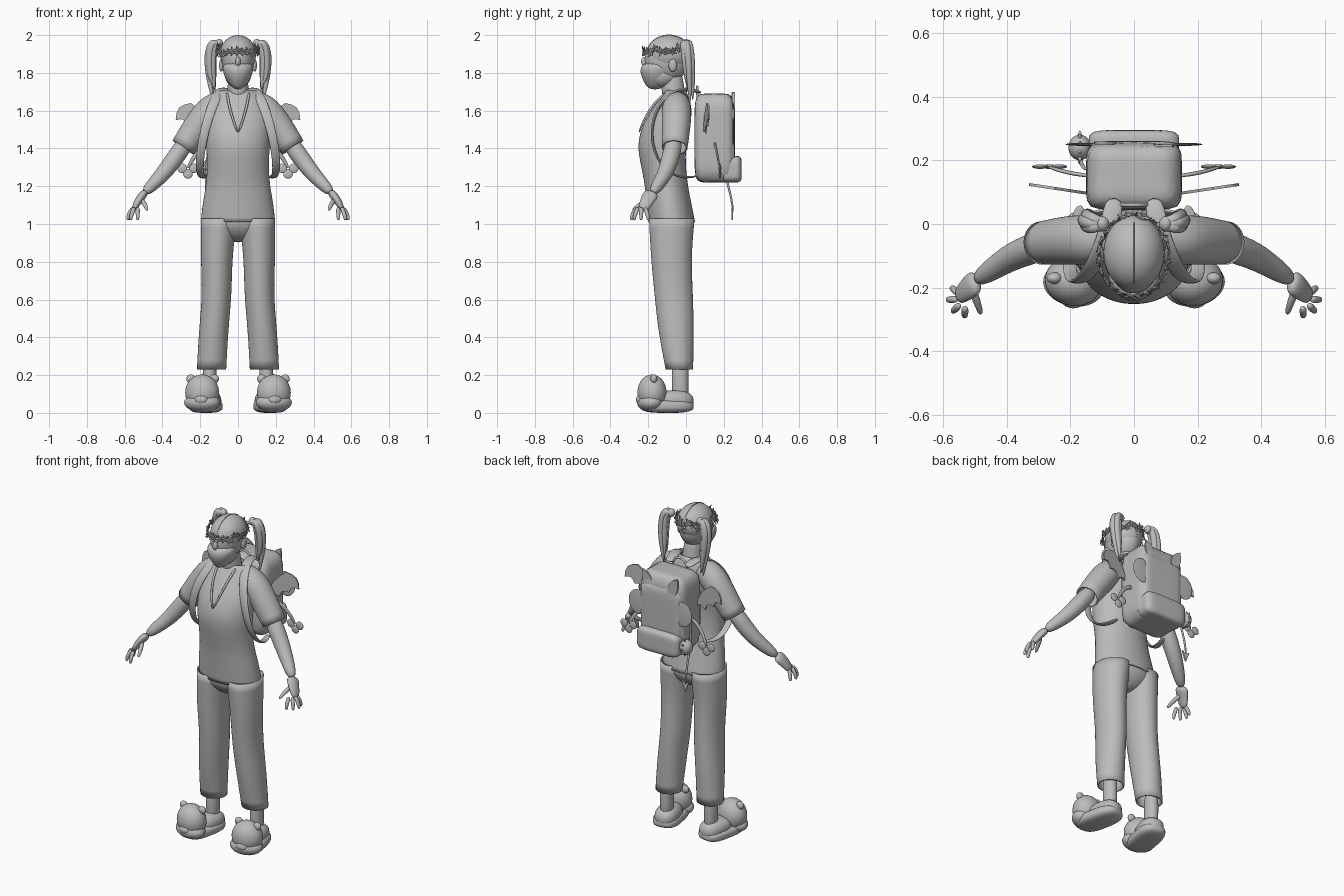
import bpy, bmesh, random
from math import sin, cos, pi, copysign
from mathutils import Vector, Matrix

default_cube = bpy.data.objects.get("Cube")
if default_cube:
    bpy.data.objects.remove(default_cube)
random.seed(4)
ACROSS, DEPTH, UP = Vector((1, 0, 0)), Vector((0, 1, 0)), Vector((0, 0, 1))

tone = (.5, .5, .5, 1)
grey = bpy.data.materials.new("plain_grey")
grey.use_nodes = True
grey.diffuse_color = tone
grey.node_tree.nodes["Principled BSDF"].inputs["Base Color"].default_value = tone


def finish(name, bm, subdivide=False, thickness=0, smooth=True):
    bmesh.ops.recalc_face_normals(bm, faces=bm.faces)
    mesh = bpy.data.meshes.new(name)
    bm.to_mesh(mesh)
    bm.free()
    mesh.materials.append(grey)
    part = bpy.data.objects.new(name, mesh)
    bpy.context.collection.objects.link(part)
    for face in mesh.polygons:
        face.use_smooth = smooth
    if subdivide:
        modifier = part.modifiers.new("Subdivision", 'SUBSURF')
        modifier.levels = modifier.render_levels = 2
    if thickness:
        part.modifiers.new("Solidify", 'SOLIDIFY').thickness = thickness
    return part


def loft(name, centres, sizes, ref=DEPTH, axis=None, sides=14, hollow=False):
    """Skin oval rings; each size is (half width, half depth along ref)."""
    bm = bmesh.new()
    last = len(centres) - 1
    rings = []
    for i, (centre, (wide, deep)) in enumerate(zip(centres, sizes)):
        along = axis or (centres[min(i + 1, last)] - centres[max(i - 1, 0)]).normalized()
        v = (ref - along * ref.dot(along)).normalized()
        u = v.cross(along)
        angles = [2 * pi * (k + .5) / sides for k in range(sides)]
        rings.append([bm.verts.new(centre + u * wide * cos(a) + v * deep * sin(a)) for a in angles])
    for low, high in zip(rings, rings[1:]):
        for k in range(sides):
            bm.faces.new((low[k], low[k - 1], high[k - 1], high[k]))
    if not hollow:
        bm.faces.new(rings[0])
        bm.faces.new(rings[-1])
    return finish(name, bm, True, .008 if hollow else 0)


def stack(name, bottom, top, widths, fronts, backs, offsets=None, **options):
    """Upright loft with evenly spaced levels."""
    count = len(widths)
    offsets = offsets or [0] * count
    centres, sizes = [], []
    for i, (wide, front, back, x) in enumerate(zip(widths, fronts, backs, offsets)):
        centres.append(Vector((x, (front + back) / 2, bottom + (top - bottom) * i / (count - 1))))
        sizes.append((wide, (back - front) / 2))
    return loft(name, centres, sizes, axis=UP, **options)


def limb(name, points, start, end, bulge=0, flat=1, side=1, **options):
    """Tapered tube along points, mirrored when side is negative."""
    centres = [Vector((side * x, y, z)) for x, y, z in points]
    sizes = []
    for i in range(len(points)):
        t = i / (len(points) - 1)
        radius = start + (end - start) * t + bulge * sin(pi * t)
        sizes.append((radius, radius * flat))
    return loft(name, centres, sizes, **options)


def blob(name, place, size, turn=0, power=2):
    """Ellipsoid, or a soft box when power is high."""
    bm = bmesh.new()
    bmesh.ops.create_uvsphere(bm, u_segments=40, v_segments=20, radius=1)
    for vert in bm.verts:
        vert.co /= sum(abs(c) ** power for c in vert.co) ** (1 / power)
    bm.transform(Matrix.Translation(place) @ Matrix.Rotation(turn, 4, 'Z') @ Matrix.Diagonal((*size, 1)))
    return finish(name, bm)


def plate(name, corners, bows, y, side=1, sweep=0):
    """Thin upright plate; each edge between x, z corners bows out or in."""
    bm = bmesh.new()
    outline = []
    for i, (corner, bow) in enumerate(zip(corners, bows)):
        a, b = Vector(corner), Vector(corners[(i + 1) % len(corners)])
        normal = Vector((a.y - b.y, b.x - a.x))
        for t in (0, .25, .5, .75):
            x, z = a.lerp(b, t) + normal * bow * sin(pi * t)
            outline.append(bm.verts.new((side * x, y + sweep * x, z)))
    bm.faces.new(outline)
    return finish(name, bm, thickness=.009, smooth=False)


# Clothes on the trunk, and the neck
stack("shirt", 1.01, 1.71, (.2, .19, .17, .165, .17, .175, .175, .1),
      (-.2, -.21, -.22, -.24, -.26, -.24, -.18, -.11), (.05, .03, .01, 0, 0, .02, .04, 0),
      sides=20, hollow=True)
stack("hips", .9, 1.06, (.05, .2, .19), (-.12, -.2, -.2), (-.02, .05, .04))
stack("neck", 1.64, 1.82, (.07, .055, .05), (-.13, -.13, -.14), (.01, -.01, -.02))

# Head and hair
blob("head", (0, -.1, 1.87), (.085, .118, .12))
blob("jaw", (0, -.13, 1.79), (.07, .09, .07))
stack("face_mask", 1.71, 1.86, (.02, .065, .085, .085), (-.2, -.23, -.25, -.23), (-.13, -.08, -.07, -.07))
blob("nose", (0, -.22, 1.86), (.014, .018, .025))
blob("hair", (0, -.09, 1.9), (.096, .118, .1))
blob("hair_parting", (0, -.09, 1.9), (.004, .12, .103))

# Crown of five-petal flowers
flowers = 24
for i in range(flowers):
    turn = 2 * pi * i / flowers
    size = random.uniform(.022, .03)
    bm = bmesh.new()
    rim = []
    for k in range(10):
        reach = size if k % 2 else size / 2
        rim.append(bm.verts.new((reach * cos(k * pi / 5), reach * sin(k * pi / 5), size / 4 * (k % 2))))
    bm.faces.new(rim)
    bmesh.ops.poke(bm, faces=bm.faces)
    outward = Vector((cos(turn), sin(turn), random.uniform(-.2, .5)))
    place = Vector((.105 * cos(turn), .125 * sin(turn) - .1, random.uniform(1.9, 1.94)))
    bm.transform(Matrix.Translation(place) @ outward.to_track_quat('Z', 'Y').to_matrix().to_4x4())
    finish("crown_flower", bm, thickness=.004, smooth=False)

for side, label in ((1, "left_"), (-1, "right_")):
    blob(label + "ear", (side * .088, -.07, 1.84), (.012, .022, .034))
    blob(label + "hair_tie", (side * .1, 0, 1.955), (.022, .024, .024))
    # Ponytail of overlapping locks
    for lock in range(5):
        dx, dy = .014 * cos(lock * 1.3), .016 * sin(lock * 1.3)
        limb(label + "ponytail", [(.085, 0, 1.95), (.125 + dx, dy, 1.975), (.15 + dx, dy + .01, 1.9),
             (.14 + dx, dy + .02, 1.76), (.125, .02 + dy, 1.62 + .03 * lock)],
             .012, .003, bulge=.016, sides=8, side=side)
    # Sleeve and arm
    limb(label + "sleeve", [(.08, -.05, 1.64), (.14, -.05, 1.615), (.2, -.05, 1.54), (.29, -.06, 1.405)],
         .07, .07, bulge=.012, hollow=True, side=side)
    limb(label + "arm", [(.25, -.055, 1.47), (.36, -.09, 1.31), (.42, -.125, 1.24), (.5, -.18, 1.16)],
         .052, .028, bulge=.004, side=side)
    # Hand with fingers fanned around the palm
    limb(label + "palm", [(.49, -.175, 1.17), (.525, -.205, 1.13), (.555, -.23, 1.07)],
         .026, .016, flat=1.8, side=side)
    for finger in range(4):
        a = .7 - finger * .75
        knuckle, middle, tip = [(.53 + r * cos(a), r * sin(a) - .235, z)
                                for r, z in ((.025, 1.09), (.05, 1.05), (.055, 1.018))]
        limb(label + "finger", [knuckle, middle, tip], .014, .009, sides=8, side=side)
    limb(label + "thumb", [(.51, -.2, 1.13), (.49, -.25, 1.1), (.48, -.285, 1.07)], .016, .009, sides=8, side=side)
    # Trouser leg and ankle
    stack(label + "trouser_leg", .23, 1.03, (.08, .08, .08, .086, .1), (-.11, -.15, -.17, -.19, -.2),
          (.04, .045, .04, .03, .05), [side * x for x in (.14, .13, .11, .115, .1)], hollow=True)
    limb(label + "ankle", [(.15, -.03, .05), (.15, -.03, .15), (.15, -.03, .3)], .036, .04, flat=1.2, side=side)
    # Bear slipper, toes turned out
    toe_out = side * .2
    blob(label + "slipper_sole", (side * .17, -.1, .035), (.08, .14, .035), toe_out, 3)
    blob(label + "slipper_heel", (side * .16, -.06, .06), (.068, .1, .06), toe_out, 2.5)
    blob(label + "slipper_head", (side * .19, -.18, .108), (.09, .077, .095), toe_out)
    blob(label + "slipper_cheeks", (side * .19, -.19, .055), (.096, .068, .05), toe_out)
    blob(label + "slipper_muzzle", (side * .195, -.24, .07), (.036, .024, .026), toe_out)
    for x in (.125, .25):
        blob(label + "slipper_ear", (side * x, -.17, .18), (.024, .018, .024))
    # Neckline edge
    limb(label + "neckline", [(.06, -.1, 1.7), (.05, -.17, 1.64), (.03, -.22, 1.56), (0, -.25, 1.48)],
         .008, .006, sides=8, ref=ACROSS, side=side)
    # Strap loops over the shoulder and back under the arm
    loop = [pi * (.35 + .14 * i) for i in range(10)]
    limb(label + "pack_strap", [(.13 - .055 * sin(a) - .05 * cos(a), .185 * cos(a), 1.48 + .24 * sin(a)) for a in loop],
         .011, .006, flat=3, sides=10, ref=ACROSS, side=side)
    # Backpack trimmings
    plate(label + "wing", [(.13, 1.47), (.25, 1.64), (.33, 1.55), (.27, 1.52), (.21, 1.48)],
          (.1, .25, -.3, -.3, -.3), .07, side, .15)
    blob(label + "pack_ear", (side * .15, .25, 1.49), (.065, .005, .075))
    plate(label + "pack_horn", [(.055, 1.6), (.12, 1.7), (.11, 1.6)], (.2, .1, 0), .25, side)
    limb(label + "bone_arm", [(.13, .15, 1.43), (.21, .16, 1.4), (.27, .18, 1.29)], .015, .012,
         flat=.5, sides=8, side=side)
    for knob in range(3):
        a = pi + knob * pi / 2
        blob(label + "bone_knob", (side * (.265 + .03 * cos(a)), .18, 1.295 + .03 * sin(a)), (.025, .007, .025))

# Backpack
blob("backpack", (0, .15, 1.455), (.15, .105, .235), power=7)
blob("pack_panel", (0, .22, 1.46), (.135, .04, .165), power=8)
blob("pack_pocket", (0, .24, 1.29), (.142, .055, .07), power=6)
limb("pack_handle", [(.05 * cos(pi * k / 6), .06, 1.67 + .06 * sin(pi * k / 6)) for k in range(7)],
     .007, .007, sides=8)

# Tail, pompom and arrow tip
blob("tail_pompom", (-.17, .24, 1.29), (.036, .04, .045))
for k in range(10):
    y, z = cos(k * pi / 5), sin(k * pi / 5)
    limb("pompom_tuft", [(-.17, .24 + r * y, 1.29 + r * z) for r in (.03, .055)], .014, .002, ref=ACROSS, sides=6)
limb("tail_cord", [(-.15, .17, 1.42), (-.17, .19, 1.32), (-.17, .24, 1.15), (-.17, .25, 1.06)],
     .007, .006, ref=ACROSS, sides=8)
plate("tail_tip", [(-.17, 1.02), (-.195, 1.085), (-.17, 1.07), (-.145, 1.085)], (0, 0, 0, 0), .25)
